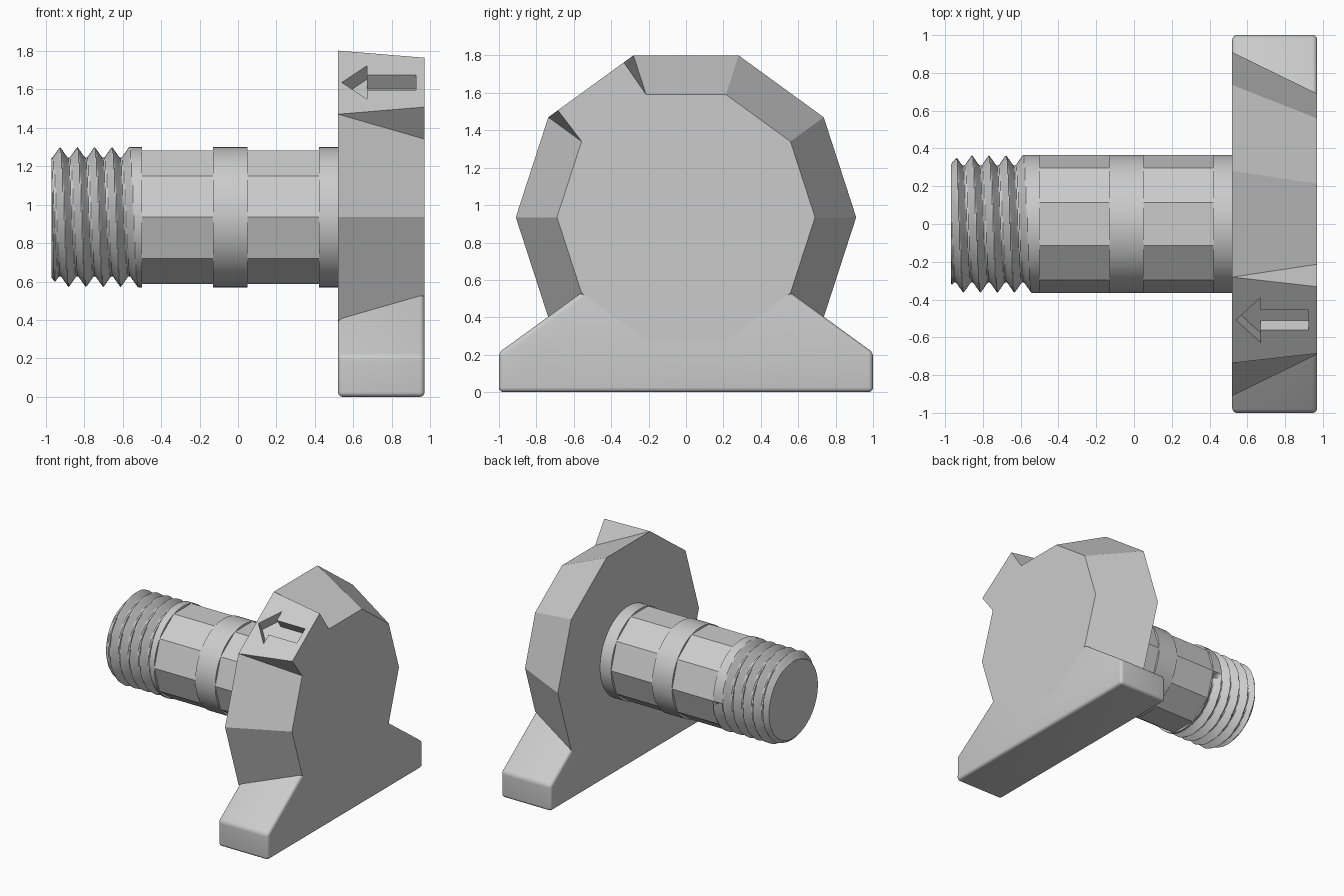
import bpy, bmesh
from math import cos, sin, pi, radians
from mathutils import Vector

cube = bpy.data.objects.get("Cube")
if cube:
    bpy.data.objects.remove(cube, do_unlink=True)

AXIS_Z = 0.935      # height of the shaft axis
SHAFT_R = 0.365
BACK, FACE = 0.52, 0.97   # x range of the handle

grey = bpy.data.materials.new("plain grey")
grey.use_nodes = True
grey.diffuse_color = (0.6, 0.6, 0.6, 1)
grey.node_tree.nodes["Principled BSDF"].inputs["Base Color"].default_value = grey.diffuse_color


def finish(name, bm, smooth=True):
    bmesh.ops.recalc_face_normals(bm, faces=bm.faces)
    mesh = bpy.data.meshes.new(name)
    bm.to_mesh(mesh)
    bm.free()
    mesh.materials.append(grey)
    ob = bpy.data.objects.new(name, mesh)
    bpy.context.collection.objects.link(ob)
    if smooth:
        select(ob)
        bpy.ops.object.shade_smooth_by_angle(angle=radians(30))
    return ob


def select(ob):
    bpy.ops.object.select_all(action='DESELECT')
    ob.select_set(True)
    bpy.context.view_layer.objects.active = ob


def ring(x, radius, sides):
    return [Vector((x, radius * cos(2 * pi * k / sides), AXIS_Z + radius * sin(2 * pi * k / sides)))
            for k in range(sides)]


def loft(name, rings, smooth=True):
    bm = bmesh.new()
    rows = [[bm.verts.new(p) for p in r] for r in rings]
    n = len(rows[0])
    for a, b in zip(rows, rows[1:]):
        for k in range(n):
            bm.faces.new((a[k], a[(k + 1) % n], b[(k + 1) % n], b[k]))
    bm.faces.new(rows[0])
    bm.faces.new(rows[-1])
    return finish(name, bm, smooth)


# Shaft: round collars and ten-sided grips
for name, x0, x1, sides in (("inner_collar", 0.42, BACK + 0.02, 80), ("inner_grip", 0.05, 0.42, 10),
                            ("middle_collar", -0.13, 0.05, 80), ("outer_grip", -0.5, -0.13, 10)):
    loft(name, [ring(x0, SHAFT_R, sides), ring(x1, SHAFT_R, sides)], sides > 10)

# Screw thread running out into the outer collar
PITCH, DEPTH, SIDES, STEPS = 0.09, 0.056, 80, 80
TIP, END = -0.97, -0.5


def thread_radius(x, turn):
    crest = -0.588 + PITCH * turn
    if x >= crest:
        return SHAFT_R
    phase = ((crest - x) / PITCH) % 1
    valley = min(1, 2.3 * min(phase, 1 - phase))
    return min(SHAFT_R - DEPTH * valley, 0.315 + 1.2 * (x - TIP))


rings = []
for i in range(STEPS + 1):
    x = TIP + (END - TIP) * i / STEPS
    rings.append([Vector((x, r * cos(a), AXIS_Z + r * sin(a)))
                  for k in range(SIDES)
                  for a in [2 * pi * k / SIDES]
                  for r in [thread_radius(x, k / SIDES)]])
loft("screw_thread", rings)

# Ten-sided tapered knob with one facet raised into a block
bm = bmesh.new()
back_pts, face_pts = ring(BACK, 0.91, 10), ring(FACE, 0.69, 10)
back = [bm.verts.new(p) for p in back_pts]
face = [bm.verts.new(p) for p in face_pts]
along = (back_pts[4] - back_pts[3]).normalized()
shift = Vector((FACE - BACK, 0, 0))
top = bm.verts.new(back_pts[3] + along * 0.063 + shift)
low = bm.verts.new(back_pts[4] - along * 0.063 + shift)
for k in range(10):
    j = (k + 1) % 10
    if k == 3:
        bm.faces.new((back[3], back[4], low, top))
        bm.faces.new((back[3], top, face[3]))
        bm.faces.new((back[4], face[4], low))
    else:
        bm.faces.new((back[k], back[j], face[j], face[k]))
bm.faces.new(back)
bm.faces.new(face[:4] + [top, low] + face[4:])
knob = finish("knob", bm, False)

# Arrow recess cut into the raised block
middle = (back_pts[3] + back_pts[4]) / 2
outward = Vector((0, middle.y, middle.z - AXIS_Z)).normalized()
half = [(0.54, 0), (0.67, 0.147), (0.67, 0.065), (0.925, 0.065)]
outline = half + [(x, -w) for x, w in reversed(half[1:])]
bm = bmesh.new()
floor = [bm.verts.new(Vector((x, middle.y, middle.z)) + along * w - outward * 0.088)
         for x, w in outline]
base = bm.faces.new(floor)
grown = bmesh.ops.extrude_face_region(bm, geom=[base])
bmesh.ops.translate(bm, vec=outward * 0.2,
                    verts=[g for g in grown["geom"] if isinstance(g, bmesh.types.BMVert)])
cutter = finish("arrow_cutter", bm, False)
cutter.hide_render = True
cut = knob.modifiers.new("arrow", 'BOOLEAN')
cut.operation, cut.solver, cut.object = 'DIFFERENCE', 'EXACT', cutter
select(knob)
bpy.ops.object.modifier_apply(modifier=cut.name)
bpy.data.objects.remove(cutter, do_unlink=True)

# Foot with sloping shoulders and rounded edges
side = [(1, 0), (1, 0.212), (0.5, 0.575)]
profile = side + [(-y, z) for y, z in reversed(side)]
bm = bmesh.new()
foot_face = bm.faces.new([bm.verts.new((BACK, y, z)) for y, z in profile])
grown = bmesh.ops.extrude_face_region(bm, geom=[foot_face])
bmesh.ops.translate(bm, vec=shift,
                    verts=[g for g in grown["geom"] if isinstance(g, bmesh.types.BMVert)])
bmesh.ops.recalc_face_normals(bm, faces=bm.faces)
bmesh.ops.bevel(bm, geom=bm.edges[:], offset=0.025, segments=5, profile=0.5, affect='EDGES')
finish("foot", bm)
